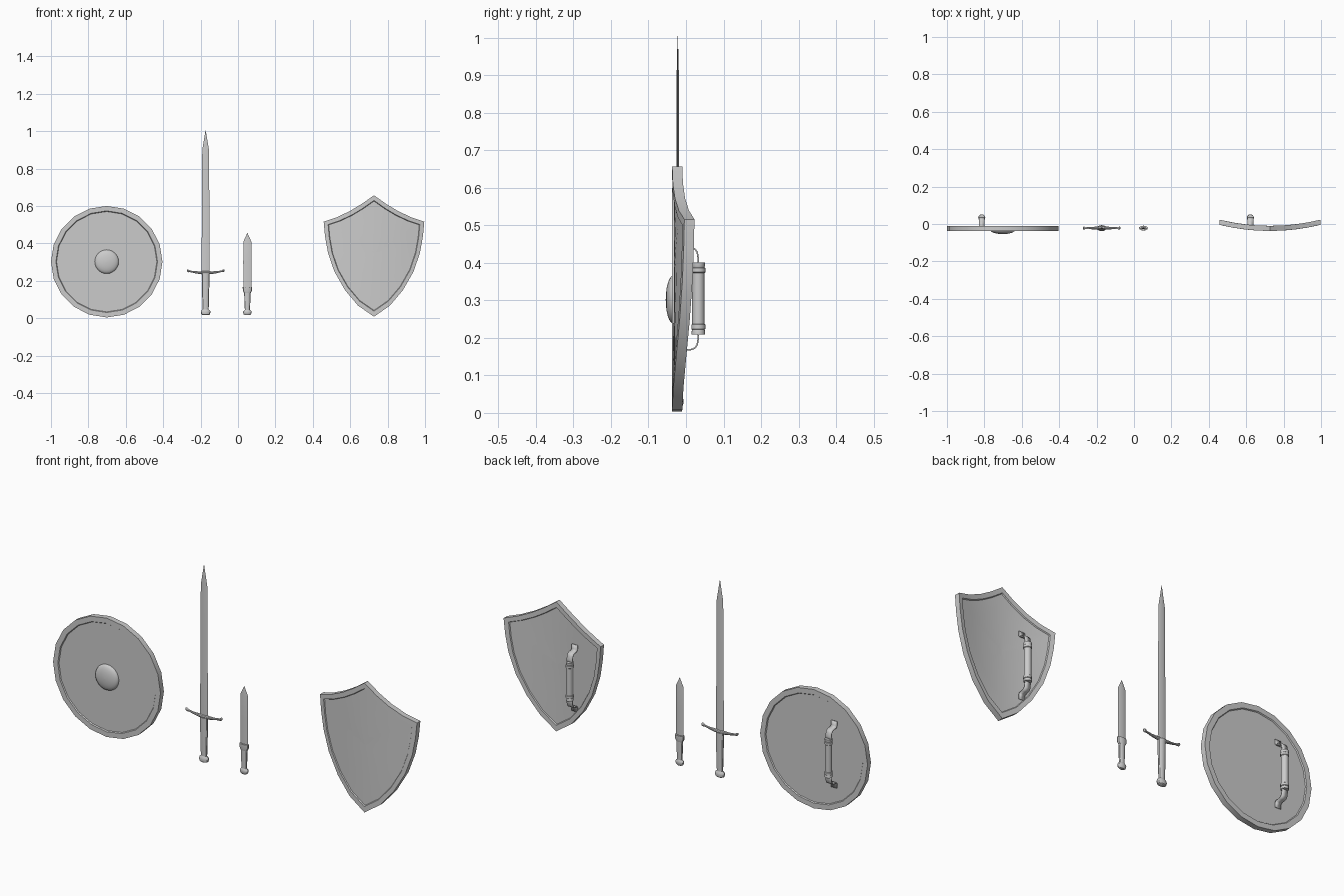
import bpy
from math import sin, cos, pi, radians

if "Cube" in bpy.data.objects:
    bpy.data.objects.remove(bpy.data.objects["Cube"])


def make(name, verts, faces, angle=30):
    me = bpy.data.meshes.new(name)
    me.from_pydata(verts, [], faces)
    me.validate()
    ob = bpy.data.objects.new(name, me)
    bpy.context.collection.objects.link(ob)
    bpy.ops.object.select_all(action='DESELECT')
    ob.select_set(True)
    bpy.context.view_layer.objects.active = ob
    bpy.ops.object.mode_set(mode='EDIT')
    bpy.ops.mesh.select_all(action='SELECT')
    bpy.ops.mesh.normals_make_consistent(inside=False)
    bpy.ops.object.mode_set(mode='OBJECT')
    bpy.ops.object.shade_smooth_by_angle(angle=radians(angle))
    return ob


def skin(name, rings, angle=30):
    """Bridge equal-sized rings and cap both ends."""
    n = len(rings[0])
    faces = [tuple(range(n)), tuple(range((len(rings) - 1) * n, len(rings) * n))]
    for i in range(len(rings) - 1):
        for j in range(n):
            k = (j + 1) % n
            faces.append((i * n + j, i * n + k, (i + 1) * n + k, (i + 1) * n + j))
    return make(name, [v for r in rings for v in r], faces, angle)


def loft(name, x, y, sections, n=16, angle=30):
    """Vertical loft of ellipses (z, rx, ry)."""
    return skin(name, [[(x + rx * cos(2 * pi * j / n), y + ry * sin(2 * pi * j / n), z)
                        for j in range(n)] for z, rx, ry in sections], angle)


def plate(name, cx, cz, outline, profile, bow=0.0, angle=30):
    """Concentric scaled outlines (scale, y), bowed backwards with x."""
    return skin(name, [[(cx + s * dx, y + bow * (s * dx) ** 2, cz + s * dz)
                        for dx, dz in outline] for s, y in profile], angle)


# Rim-and-panel section shared by both shields
def shield_profile(inner):
    e = inner + 0.012
    front = [(s * inner, -0.032) for s in (0.02, 0.25, 0.5, 0.75, 1)]
    back = [(s * inner, -0.015) for s in (1, 0.75, 0.5, 0.25, 0.02)]
    return front + [(e, -0.037), (1, -0.037), (1, -0.010), (e, -0.010)] + back


# Round shield with boss
circle = [(0.298 * sin(2 * pi * i / 20), 0.298 * cos(2 * pi * i / 20)) for i in range(20)]
plate("round_shield", -0.702, 0.302, circle, shield_profile(0.90))
boss_circle = [(0.064 * sin(2 * pi * i / 24), 0.064 * cos(2 * pi * i / 24)) for i in range(24)]
boss = [(1, -0.030), (1, -0.034)]
boss += [(cos(a * pi / 12), -0.034 - 0.020 * sin(a * pi / 12)) for a in range(1, 6)] + [(0.02, -0.054)]
plate("shield_boss", -0.702, 0.302, boss_circle, boss, angle=50)

# Heater shield, curved around the vertical axis
half = [(0, 0.657), (0.065, 0.611), (0.13, 0.572), (0.2, 0.539), (0.269, 0.516),
        (0.262, 0.44), (0.246, 0.35), (0.212, 0.25), (0.155, 0.15), (0.085, 0.067), (0, 0.008)]
ring = half + [(-x, z) for x, z in half[-2:0:-1]]
plate("heater_shield", 0.727, 0.345, [(x, z - 0.345) for x, z in ring],
      shield_profile(0.90), bow=0.45)


# Shield handle: banded grip plus two bent straps
def handle(prefix, x, wall):
    zc, y = 0.305, 0.033
    up = [(0.0, 0.0165), (0.068, 0.0165), (0.070, 0.019), (0.081, 0.019),
          (0.083, 0.0165), (0.088, 0.018), (0.096, 0.018)]
    secs = [(zc - h, r, r) for h, r in up[::-1]] + [(zc + h, r, r) for h, r in up[1:]]
    loft(prefix + "_handle", x, y, secs, 16)
    path = [(y, 0.085), (y, 0.105), (0.030, 0.123), (0.024, 0.132), (0.014, 0.136),
            (wall + 0.008, 0.138), (wall + 0.003, 0.145), (wall + 0.002, 0.167)]
    for tag, s in (("upper", 1), ("lower", -1)):
        verts = [(x + w, py, zc + s * h) for py, h in path for w in (-0.016, 0.016)]
        faces = [(2 * i, 2 * i + 1, 2 * i + 3, 2 * i + 2) for i in range(len(path) - 1)]
        ob = make(f"{prefix}_{tag}_strap", verts, faces, 60)
        m = ob.modifiers.new("thickness", 'SOLIDIFY')
        m.thickness = 0.004
        m.offset = 0


handle("round_shield", -0.814, -0.014)
handle("heater_shield", 0.622, -0.009)

# Sword
SX, DX, Y = -0.173, 0.05, -0.022
loft("sword_blade", SX, Y, [(0.235, 0.022, 0.005), (0.90, 0.018, 0.003),
                            (1.005, 0.0005, 0.0005)], 4)
loft("sword_grip", SX, Y, [(0.04, 0.016, 0.010), (0.14, 0.019, 0.012), (0.225, 0.020, 0.013),
                           (0.24, 0.021, 0.013)], 12)
loft("sword_pommel", SX, Y, [(0.016, 0.015, 0.009), (0.020, 0.023, 0.014), (0.032, 0.026, 0.016),
                             (0.040, 0.024, 0.014), (0.048, 0.016, 0.010)], 12)

# Cross guard: upswept bar with knob ends
bar = [(0, 0.243, 0.010), (0.03, 0.243, 0.008), (0.06, 0.246, 0.0055), (0.085, 0.251, 0.0045),
       (0.090, 0.252, 0.007), (0.096, 0.254, 0.008), (0.101, 0.256, 0.004)]
full = [(-x, z, r) for x, z, r in bar[:0:-1]] + bar
skin("sword_guard", [[(SX + x, Y + r * cos(2 * pi * j / 10), z + r * sin(2 * pi * j / 10))
                      for j in range(10)] for x, z, r in full])

# Dagger
loft("dagger_blade", DX, Y, [(0.15, 0.021, 0.005), (0.30, 0.022, 0.005), (0.41, 0.021, 0.004),
                             (0.455, 0.0005, 0.0005)], 4)
loft("dagger_collar", DX, Y, [(0.135, 0.018, 0.010), (0.145, 0.024, 0.012),
                              (0.166, 0.025, 0.012)], 12)
loft("dagger_grip", DX, Y, [(0.035, 0.013, 0.009), (0.09, 0.016, 0.010), (0.14, 0.017, 0.010)], 12)
loft("dagger_pommel", DX, Y, [(0.016, 0.013, 0.008), (0.021, 0.020, 0.011), (0.031, 0.023, 0.013),
                              (0.038, 0.021, 0.012), (0.045, 0.013, 0.009)], 12)
